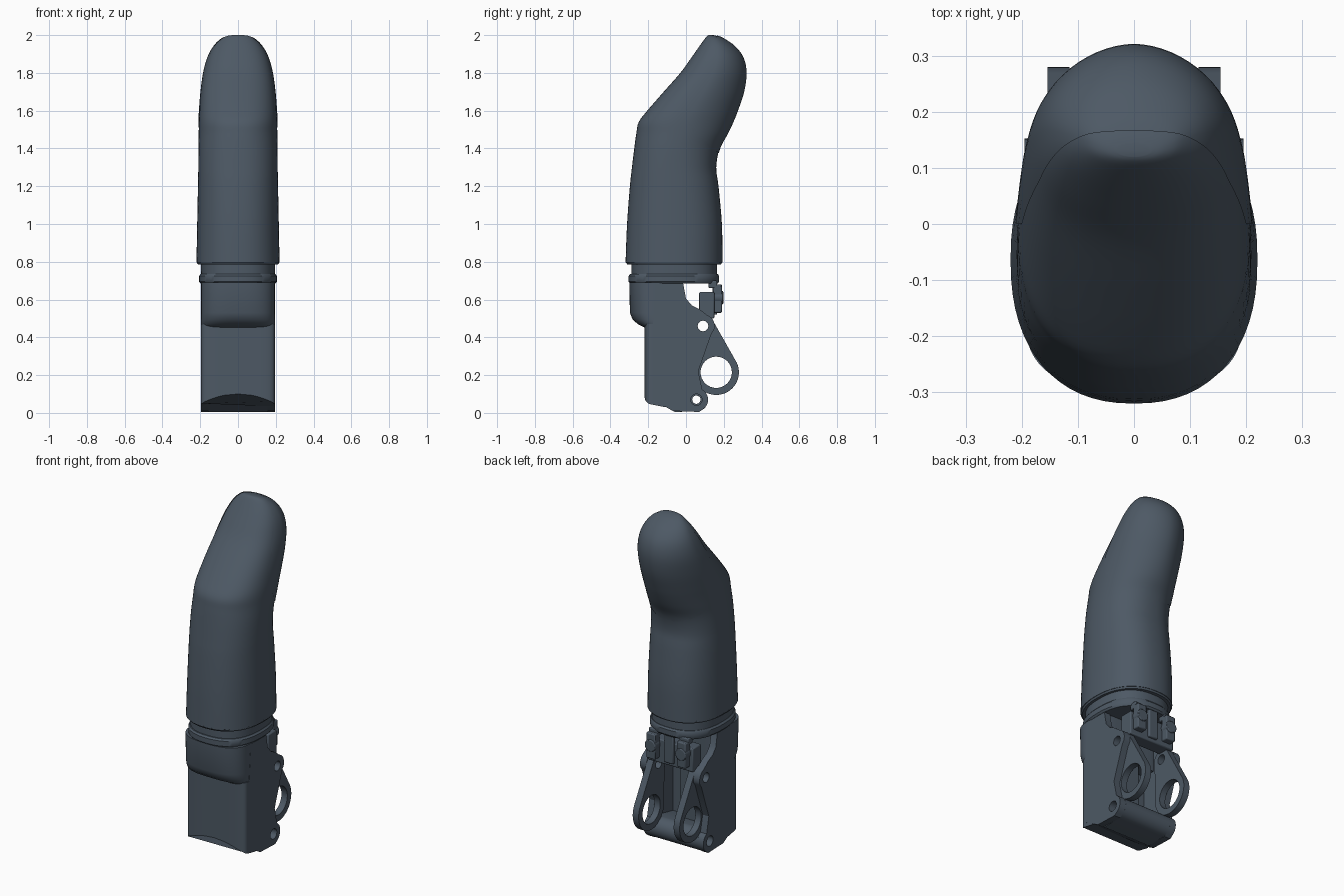
import bpy, bmesh, math
from mathutils import Matrix, Vector

if "Cube" in bpy.data.objects:
    bpy.data.objects.remove(bpy.data.objects["Cube"])

MAT = bpy.data.materials.new('dark_slate')
MAT.diffuse_color = (0.075, 0.1, 0.13, 1)
MAT.use_nodes = True
MAT.node_tree.nodes["Principled BSDF"].inputs["Base Color"].default_value = MAT.diffuse_color


def finish(ob, angle=35, bevel=0):
    ob.data.materials.clear()
    ob.data.materials.append(MAT)
    bpy.ops.object.select_all(action='DESELECT')
    ob.select_set(True)
    bpy.context.view_layer.objects.active = ob
    if bevel:
        m = ob.modifiers.new('bevel', 'BEVEL')
        m.width, m.segments, m.limit_method = bevel, 2, 'ANGLE'
    bpy.ops.object.shade_smooth_by_angle(angle=math.radians(angle))
    return ob


def from_bmesh(name, bm, angle=35, bevel=0):
    bmesh.ops.recalc_face_normals(bm, faces=bm.faces)
    me = bpy.data.meshes.new(name)
    bm.to_mesh(me)
    bm.free()
    ob = bpy.data.objects.new(name, me)
    bpy.context.collection.objects.link(ob)
    return finish(ob, angle, bevel)


def spow(v, e):
    return math.copysign(abs(v) ** e, v)


def loft_bmesh(rows, nseg=64):
    """rows: (z, y_min, y_max, half_width, front_exponent, back_exponent)"""
    bm, rings = bmesh.new(), []
    for z, y0, y1, hw, nf, nb in rows:
        ring = []
        for i in range(nseg):
            a = 2 * math.pi * i / nseg
            c, s = math.cos(a), math.sin(a)
            e = 2 / (nf if s < 0 else nb)
            ring.append(bm.verts.new((hw * spow(c, e), (y0 + y1) / 2 + (y1 - y0) / 2 * spow(s, e), z)))
        rings.append(ring)
    for a, b in zip(rings, rings[1:]):
        for i in range(nseg):
            j = (i + 1) % nseg
            bm.faces.new((a[i], a[j], b[j], b[i]))
    bm.faces.new(rings[0])
    bm.faces.new(rings[-1])
    bmesh.ops.recalc_face_normals(bm, faces=bm.faces)
    return bm


def smooth_rows(rows, steps=4):
    """Catmull-Rom interpolation between key sections"""
    r = [Vector(k) for k in rows]
    out = []
    for i in range(len(r) - 1):
        p0, p1, p2, p3 = r[max(i - 1, 0)], r[i], r[i + 1], r[min(i + 2, len(r) - 1)]
        for k in range(steps):
            t = k / steps
            out.append(0.5 * (2 * p1 + (p2 - p0) * t + (2 * p0 - 5 * p1 + 4 * p2 - p3) * t * t
                              + (3 * p1 - p0 - 3 * p2 + p3) * t ** 3))
    return out + [r[-1]]


def arc(cy, cz, r, a0, a1, n=24):
    return [(cy + r * math.cos(math.radians(a0 + (a1 - a0) * i / n)),
             cz + r * math.sin(math.radians(a0 + (a1 - a0) * i / n))) for i in range(n + 1)]


def circle(cy, cz, r):
    return arc(cy, cz, r, 0, 360, 32)[:-1]


def plate(name, loops, x0, x1, bevel=0):
    """Side profile in (y, z) with holes, extruded from x0 to x1"""
    cu = bpy.data.curves.new(name, 'CURVE')
    cu.dimensions, cu.fill_mode = '2D', 'BOTH'
    cu.extrude = (x1 - x0) / 2
    for pts in loops:
        sp = cu.splines.new('POLY')
        sp.points.add(len(pts) - 1)
        for p, q in zip(sp.points, pts):
            p.co = (q[0], q[1], 0, 1)
        sp.use_cyclic_u = True
    tmp = bpy.data.objects.new(name + '_curve', cu)
    bpy.context.collection.objects.link(tmp)
    me = bpy.data.meshes.new_from_object(tmp.evaluated_get(bpy.context.evaluated_depsgraph_get()))
    bpy.data.objects.remove(tmp)
    bm = bmesh.new()
    bm.from_mesh(me)
    bmesh.ops.remove_doubles(bm, verts=bm.verts, dist=1e-5)
    for v in bm.verts:
        y, z, x = v.co
        v.co = (x + (x0 + x1) / 2, y, z)
    return from_bmesh(name, bm, 30, bevel)


def box(name, x0, x1, y0, y1, z0, z1, bevel=0.006):
    bm = bmesh.new()
    bmesh.ops.create_cube(bm, size=1)
    for v in bm.verts:
        v.co = ((x0 + x1) / 2 + v.co.x * (x1 - x0), (y0 + y1) / 2 + v.co.y * (y1 - y0),
                (z0 + z1) / 2 + v.co.z * (z1 - z0))
    return from_bmesh(name, bm, 35, bevel)


def rod(name, center, r, length):
    bm = bmesh.new()
    bmesh.ops.create_cone(bm, cap_ends=True, segments=32, radius1=r, radius2=r, depth=length,
                          matrix=Matrix.Translation(center) @ Matrix.Rotation(math.pi / 2, 4, 'X'))
    return from_bmesh(name, bm, 35, 0.005)


# Fingertip shell
tip = smooth_rows([
    (0.795, -0.32, 0.193, 0.22, 2.3, 2.3), (1.0, -0.312, 0.19, 0.216, 2.3, 2.3),
    (1.2, -0.297, 0.172, 0.212, 2.3, 2.3), (1.3, -0.286, 0.16, 0.21, 2.3, 2.3),
    (1.4, -0.274, 0.178, 0.209, 2.3, 2.15), (1.48, -0.263, 0.22, 0.208, 2.3, 2.0),
    (1.54, -0.25, 0.248, 0.207, 2.35, 1.95), (1.6, -0.205, 0.272, 0.204, 2.45, 1.9),
    (1.7, -0.118, 0.305, 0.196, 2.5, 1.85), (1.8, -0.03, 0.318, 0.182, 2.5, 1.85),
    (1.88, 0.028, 0.302, 0.16, 2.5, 1.85), (1.94, 0.07, 0.257, 0.128, 2.4, 1.9),
    (1.98, 0.099, 0.2, 0.088, 2.3, 2), (1.995, 0.112, 0.165, 0.058, 2.2, 2),
    (2.0, 0.12, 0.143, 0.03, 2, 2)])
from_bmesh('fingertip_shell', loft_bmesh(tip), 40)

# Raised oval pad on the gripping side, trimmed out of the shell shape
bm = loft_bmesh(tip)
trim = [(0.16, 1.985), (0.08, 1.83), (0.0, 1.65), (0.0, 1.55), (0.06, 1.46), (0.165, 1.38)]
for p, q in zip(trim, trim[1:]):
    normal = Vector((0, p[1] - q[1], q[0] - p[0]))
    bmesh.ops.bisect_plane(bm, geom=bm.verts[:] + bm.edges[:] + bm.faces[:], plane_co=(0, *p),
                           plane_no=normal, clear_inner=True)
bm.normal_update()
for v, n in [(v, v.normal.copy()) for v in bm.verts]:
    v.co += n * 0.003
from_bmesh('fingertip_pad', bm, 40)

# Rim, neck and collar ring under the shell
from_bmesh('shell_rim', loft_bmesh([(0.785, -0.31, 0.185, 0.212, 2.3, 2.3), (0.8, -0.32, 0.193, 0.22, 2.3, 2.3)]))
from_bmesh('neck', loft_bmesh([(0.69, -0.288, 0.165, 0.195, 2.5, 2.5), (0.79, -0.288, 0.165, 0.197, 2.4, 2.4)]))
from_bmesh('collar_ring', loft_bmesh([
    (0.685, -0.295, 0.168, 0.197, 2.5, 2.5), (0.695, -0.304, 0.176, 0.206, 2.4, 2.4),
    (0.725, -0.304, 0.176, 0.206, 2.4, 2.4), (0.735, -0.295, 0.168, 0.197, 2.5, 2.5)]))

# Rounded front housing
from_bmesh('front_housing', loft_bmesh([
    (0.69, -0.3, -0.02, 0.195, 2.6, 8), (0.53, -0.297, -0.02, 0.195, 2.6, 8),
    (0.495, -0.283, -0.02, 0.195, 2.7, 8), (0.47, -0.255, -0.02, 0.195, 3, 8),
    (0.45, -0.215, -0.02, 0.192, 4, 8)]), 40)

# Lower front wall with an arched bottom edge
bm = loft_bmesh([(0.1, -0.22, -0.1, 0.195, 5, 10), (0.47, -0.22, -0.1, 0.195, 5, 10)], 96)
for v in bm.verts:
    if v.co.z < 0.2:
        v.co.z = 0.1 - 0.05 * (v.co.x / 0.195) ** 2 - 0.2 * max(0, v.co.y + 0.21)
from_bmesh('front_wall', bm)

# Side plates with hinge holes
side = [(-0.16, 0.685), (-0.175, 0.46), (-0.175, 0.07), (-0.13, 0.045), (-0.07, 0.01), (0.07, 0.005)]
side += arc(0.055, 0.07, 0.062, -60, 60, 10) + [(0.065, 0.22), (0.135, 0.42)]
side += arc(0.09, 0.46, 0.062, -20, 70, 10) + [(0.07, 0.55), (0.03, 0.57), (0.0, 0.605), (-0.015, 0.685)]
# Ring-ended lever arms
ring = arc(0.09, 0.46, 0.06, 165, 25) + arc(0.16, 0.215, 0.12, 25, -195, 40)
for sgn, tag in ((-1, 'left'), (1, 'right')):
    def xs(a, b):
        return sorted((sgn * a, sgn * b))
    plate('side_plate_' + tag, [side, circle(0.09, 0.46, 0.028), circle(0.055, 0.07, 0.03)], *xs(0.155, 0.1955))
    plate('lever_arm_' + tag, [ring, circle(0.16, 0.215, 0.083), circle(0.09, 0.46, 0.028)],
          *xs(0.115, 0.154), 0.008)
    rod('screw_boss_' + tag, (sgn * 0.1, 0.17, 0.61), 0.035, 0.055)
    box('hanger_tab_' + tag, *xs(0.07, 0.13), 0.145, 0.19, 0.53, 0.68)
    box('hanger_root_' + tag, *xs(0.07, 0.13), 0.12, 0.165, 0.66, 0.7)

# Cross plate, tendon guide and bottom hinge barrel
box('cross_plate', -0.15, 0.15, 0.07, 0.15, 0.5, 0.64)
box('tendon_guide', -0.03, 0.03, 0.14, 0.165, 0.52, 0.7)
plate('hinge_barrel', [arc(0.055, 0.07, 0.062, 90, -90) + [(-0.06, 0.005), (-0.14, 0.05), (-0.14, 0.09), (-0.05, 0.11)],
                       circle(0.055, 0.07, 0.022)], -0.156, 0.156, 0.004)
box('inner_block', -0.06, 0.06, -0.12, -0.03, 0.1, 0.46)
